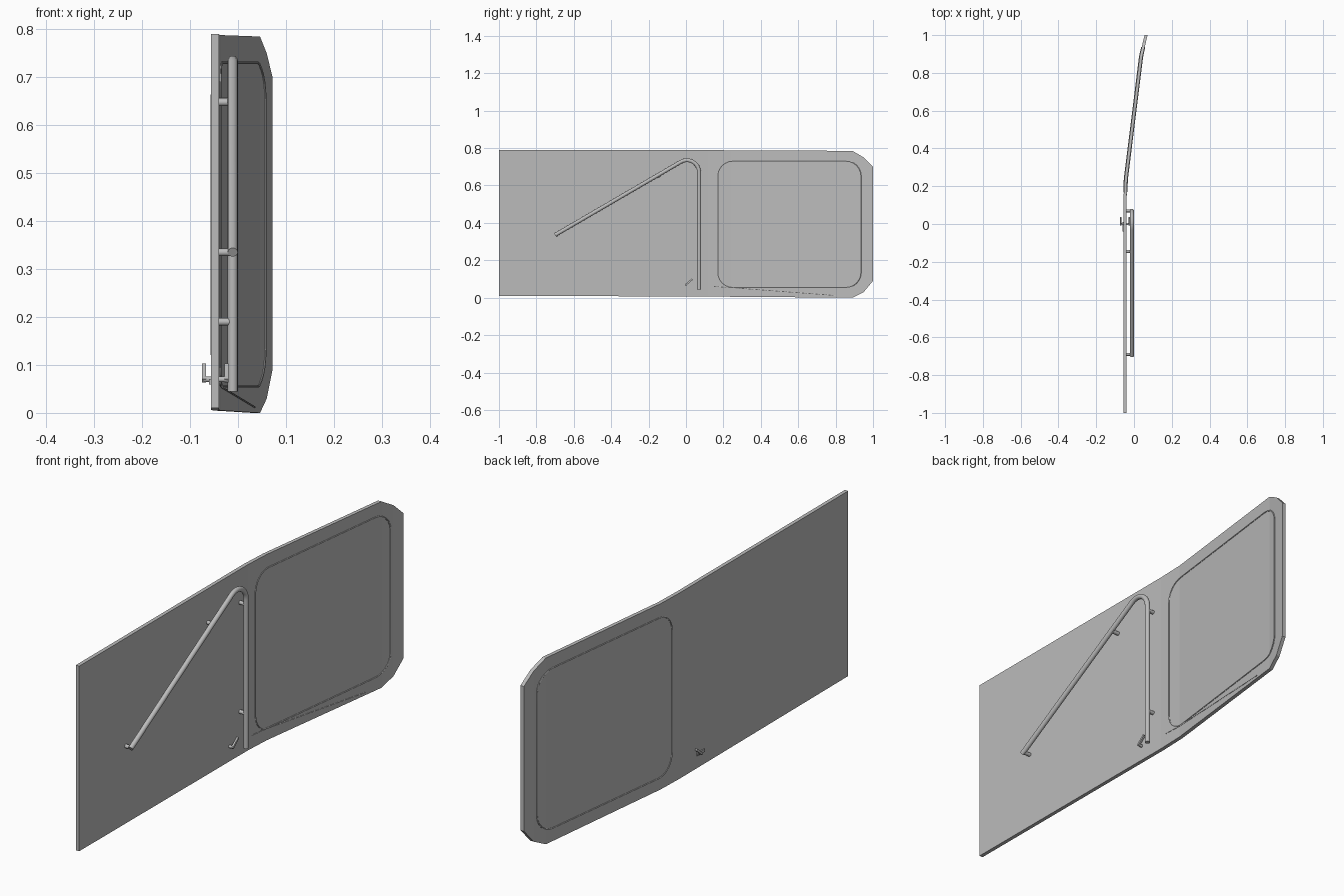
import bpy, bmesh
from math import sin, cos, pi, radians
from mathutils import Vector

if "Cube" in bpy.data.objects:
    bpy.data.objects.remove(bpy.data.objects["Cube"], do_unlink=True)

grey = bpy.data.materials.new("plain grey")
grey.use_nodes = True
grey.diffuse_color = (0.5, 0.5, 0.5, 1)
grey.node_tree.nodes["Principled BSDF"].inputs["Base Color"].default_value = grey.diffuse_color

THICK = 0.016
# Bent sheet: y, x of the +x face, lower z, upper z
STATIONS = [(-1, -0.04, 0.01, 0.79), (0.12, -0.04, 0.006, 0.789),
            (0.24, -0.035, 0.005, 0.788), (0.89, 0.046, 0, 0.785),
            (0.95, 0.06, 0.03, 0.75), (1, 0.072, 0.09, 0.70)]


def face_x(y):
    for (y0, x0, *_), (y1, x1, *_) in zip(STATIONS, STATIONS[1:]):
        if y <= y1:
            return x0 + (x1 - x0) * (y - y0) / (y1 - y0)
    return STATIONS[-1][1]


def finish(name, bm, smooth=False):
    bmesh.ops.recalc_face_normals(bm, faces=bm.faces)
    mesh = bpy.data.meshes.new(name)
    bm.to_mesh(mesh)
    bm.free()
    mesh.materials.append(grey)
    obj = bpy.data.objects.new(name, mesh)
    bpy.context.collection.objects.link(obj)
    if smooth:
        bpy.ops.object.select_all(action='DESELECT')
        obj.select_set(True)
        bpy.context.view_layer.objects.active = obj
        bpy.ops.object.shade_smooth_by_angle(angle=radians(40))
    return obj


def tube(name, points, radius, sides=12, closed=False, smooth=True):
    """Sweep a circle along a path, keeping one axis of it along x."""
    bm = bmesh.new()
    pts = [Vector(p) for p in points]
    n = len(pts)
    rings = []
    for i, p in enumerate(pts):
        before = pts[i - 1] if i or closed else p
        after = pts[(i + 1) % n] if i < n - 1 or closed else p
        d = (after - before).normalized()
        up = Vector((1, 0, 0)) if abs(d.x) < 0.9 else Vector((0, 0, 1))
        side = d.cross(up).normalized()
        up = side.cross(d)
        rings.append([bm.verts.new(p + radius * (cos(a) * up + sin(a) * side))
                      for a in (2 * pi * k / sides for k in range(sides))])
    for i in range(n if closed else n - 1):
        a, b = rings[i], rings[(i + 1) % n]
        for k in range(sides):
            m = (k + 1) % sides
            bm.faces.new((a[k], a[m], b[m], b[k]))
    if not closed:
        bm.faces.new(rings[0])
        bm.faces.new(rings[-1])
    return finish(name, bm, smooth)


def box(name, centre, size, tilt=0):
    bm = bmesh.new()
    bmesh.ops.create_cube(bm, size=1)
    obj = finish(name, bm)
    obj.location, obj.scale = centre, size
    obj.rotation_euler.x = tilt
    return obj


# Bent panel with clipped rear corners
bm = bmesh.new()
loops = [[bm.verts.new(v) for v in ((x, y, lo), (x, y, hi), (x - THICK, y, hi), (x - THICK, y, lo))]
         for y, x, lo, hi in STATIONS]
for a, b in zip(loops, loops[1:]):
    for k in range(4):
        m = (k + 1) % 4
        bm.faces.new((a[k], a[m], b[m], b[k]))
bm.faces.new(loops[0])
bm.faces.new(loops[-1])
finish("bent_panel", bm)

# Rounded beads framing the rear field on both faces
R, Y0, Y1, Z0, Z1 = 0.08, 0.17, 0.935, 0.055, 0.73
outline = []
for n, (cy, cz) in enumerate(((Y1 - R, Z1 - R), (Y0 + R, Z1 - R), (Y0 + R, Z0 + R), (Y1 - R, Z0 + R))):
    for k in range(7):
        a = pi / 2 * (n + k / 6)
        outline.append((cy + R * cos(a), cz + R * sin(a)))
for name, shift in (("bead_left", 0), ("bead_right", -THICK)):
    tube(name, [(face_x(y) + shift, y, z) for y, z in outline], 0.003, 6, True)

# Slim lower crease on the left face
tube("lower_crease", [(face_x(y), y, z) for y, z in ((0.15, 0.06), (0.24, 0.054), (0.8, 0.012))], 0.002, 6)

# Bent grab rail
RX, RAD = -0.011, 0.0105
path = [(RX, -0.70, 0.335)]
for k in range(11):
    a = radians(120 - 12 * k)
    path.append((RX, 0.005 + 0.065 * cos(a), 0.67 + 0.065 * sin(a)))
path.append((RX, 0.07, 0.045))
tube("grab_rail", path, RAD, 14)

# Standoffs joining the rail to the panel
for i, (y, z) in enumerate(((-0.69, 0.335), (-0.145, 0.648), (0.07, 0.65), (0.07, 0.19))):
    tube("rail_standoff_%d" % (i + 1), [(-0.045, y, z), (RX, y, z)], 0.008)

# Latch levers on both faces with a shared spindle
tube("latch_spindle", [(-0.071, 0, 0.07), (-0.024, 0, 0.07)], 0.006)
for name, x in (("latch_lever_left", -0.024), ("latch_lever_right", -0.071)):
    box(name, (x, 0.015, 0.083), (0.008, 0.05, 0.009), radians(40))
box("latch_keeper", (-0.058, -0.015, 0.065), (0.006, 0.05, 0.012))
